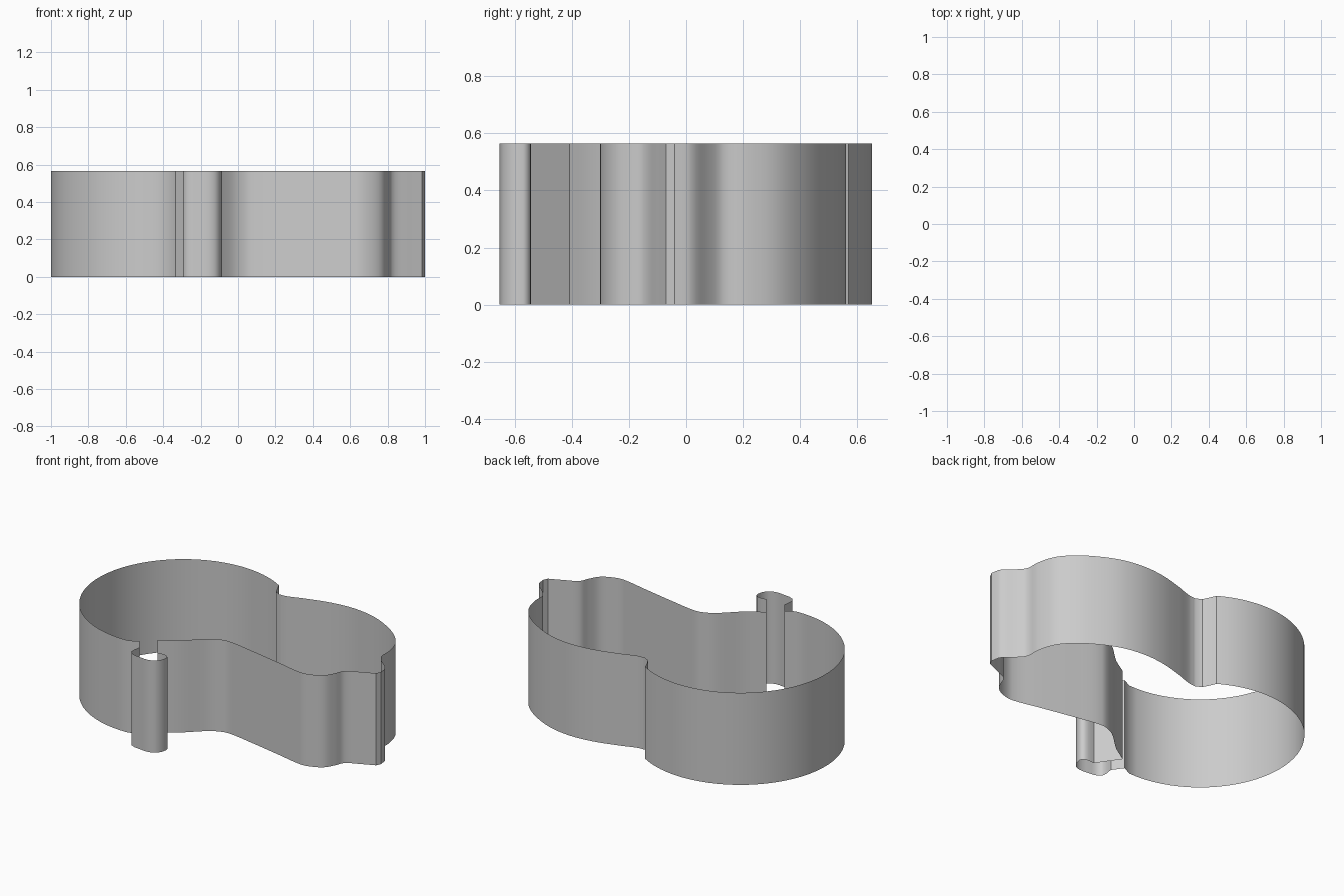
import bpy, bmesh, math
from mathutils import Vector

if "Cube" in bpy.data.objects:
    bpy.data.objects.remove(bpy.data.objects["Cube"])

HEIGHT = 0.565


def spline(pts, steps=4):
    """Smooth open curve through the points, ends included."""
    p = [Vector(q) for q in pts]
    p = [2 * p[0] - p[1]] + p + [2 * p[-1] - p[-2]]
    out = []
    for a, b, c, d in zip(p, p[1:], p[2:], p[3:]):
        # tangents limited by segment length so short spans do not overshoot
        seg = (c - b).length
        tb, tc = (c - a).normalized() * seg, (d - b).normalized() * seg
        for i in range(steps):
            t = i / steps
            out.append((2*t**3 - 3*t**2 + 1) * b + (t**3 - 2*t**2 + t) * tb
                       + (3*t**2 - 2*t**3) * c + (t**3 - t**2) * tc)
    return out + [p[-2]]


def arc(cx, cy, r, a0, a1, n):
    return [Vector((cx + r * math.cos(math.radians(a0 + (a1 - a0) * i / n)),
                    cy + r * math.sin(math.radians(a0 + (a1 - a0) * i / n))))
            for i in range(n + 1)]


# large round end
outline = arc(-0.42, 0.072, 0.58, 59, 273, 40)
# small knob on a slanted neck
outline += [Vector((-0.333, -0.478))]
outline += spline([(-0.287, -0.543), (-0.293, -0.613), (-0.267, -0.639), (-0.218, -0.648),
                   (-0.154, -0.652), (-0.107, -0.631), (-0.085, -0.570), (-0.107, -0.545),
                   (-0.166, -0.544)], 3)
# waist and lower edge of the small end
outline += spline([(-0.26, -0.408), (-0.155, -0.340), (-0.052, -0.246), (0.0, -0.212),
                   (0.068, -0.194), (0.237, -0.221), (0.473, -0.268), (0.632, -0.300),
                   (0.70, -0.290), (0.765, -0.255), (0.80, -0.198), (0.825, -0.145),
                   (0.904, -0.105), (0.985, -0.070)])
# blunt tip, step and upper edge of the small end
outline += spline([(1.0, -0.04), (0.985, 0.02), (0.92, 0.08), (0.882, 0.13),
                   (0.878, 0.21), (0.85, 0.31), (0.795, 0.385), (0.70, 0.46), (0.55, 0.533),
                   (0.40, 0.560), (0.25, 0.549), (0.10, 0.510), (0.0, 0.477), (-0.05, 0.472)])
# notch back to the round end
outline += [Vector((-0.085, 0.49)), Vector((-0.105, 0.53))]

# thin wall raised from the outline
bm = bmesh.new()
low = [bm.verts.new((p.x, p.y, 0)) for p in outline]
top = [bm.verts.new((p.x, p.y, HEIGHT)) for p in outline]
n = len(outline)
for i in range(n):
    j = (i + 1) % n
    bm.faces.new((low[i], low[j], top[j], top[i]))
mesh = bpy.data.meshes.new("cutter_wall")
bm.to_mesh(mesh)
bm.free()
wall = bpy.data.objects.new("cutter_wall", mesh)
bpy.context.collection.objects.link(wall)
bpy.context.view_layer.objects.active = wall
wall.select_set(True)
bpy.ops.object.shade_smooth_by_angle(angle=math.radians(35))
